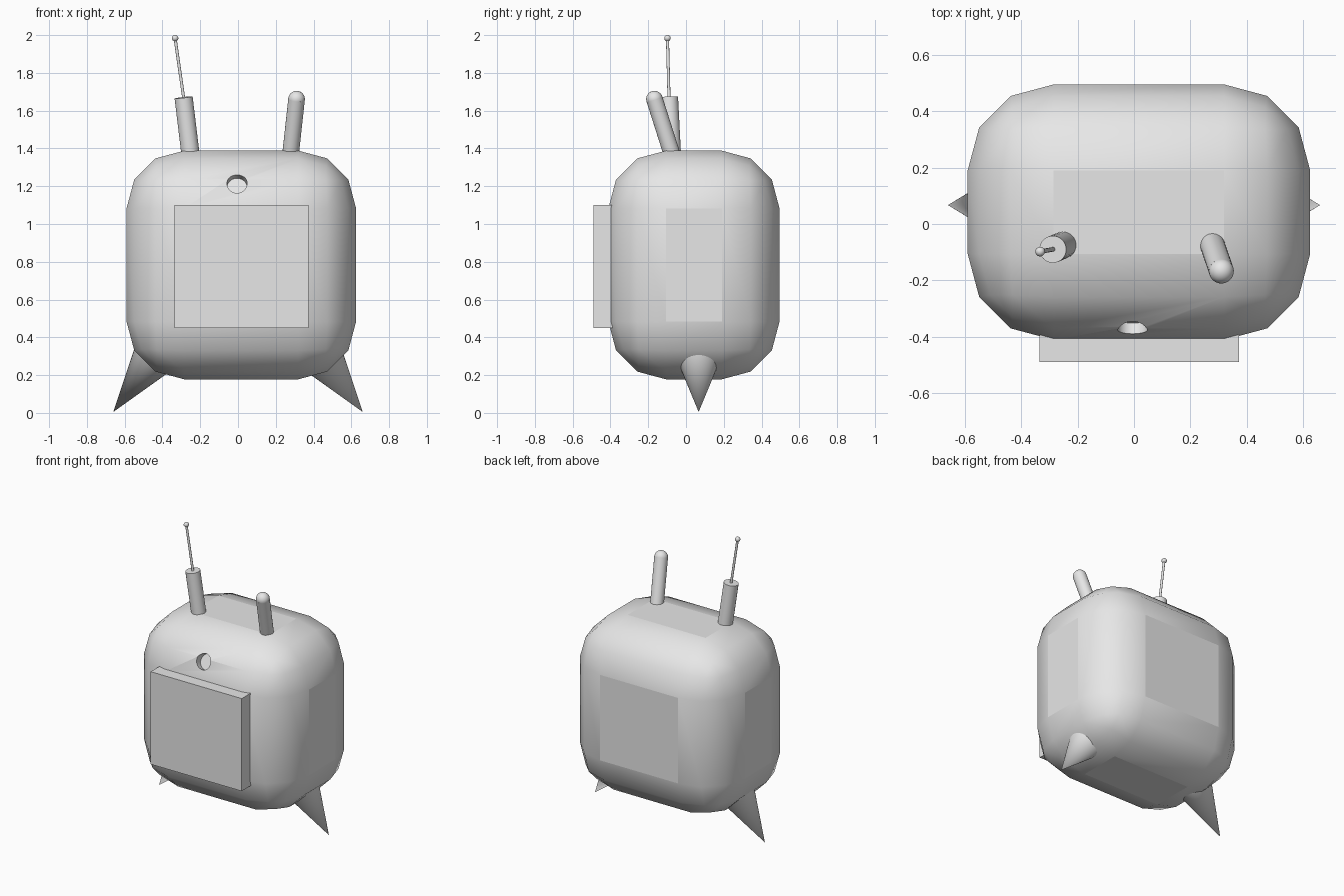
import bpy
import math
from mathutils import Vector

cube = bpy.data.objects.get("Cube")
if cube:
    bpy.data.objects.remove(cube, do_unlink=True)

GREY = (0.8, 0.8, 0.8, 1.0)
grey = bpy.data.materials.new("plain_grey")
grey.use_nodes = True
grey.diffuse_color = GREY
grey.node_tree.nodes["Principled BSDF"].inputs["Base Color"].default_value = GREY


def finish(name):
    """Name, colour and smooth the active object."""
    ob = bpy.context.object
    ob.name = name
    ob.data.materials.clear()
    ob.data.materials.append(grey)
    bpy.ops.object.shade_smooth_by_angle(angle=math.radians(40))
    return ob


def box(name, low, high):
    low, high = Vector(low), Vector(high)
    bpy.ops.mesh.primitive_cube_add(size=1, location=(low + high) / 2)
    bpy.context.object.scale = high - low
    bpy.ops.object.transform_apply(location=False, rotation=False, scale=True)
    return finish(name)


def tube(name, start, end, r1, r2):
    """Cylinder or cone running from start to end."""
    start, end = Vector(start), Vector(end)
    axis = end - start
    bpy.ops.mesh.primitive_cone_add(
        vertices=32, radius1=r1, radius2=r2, depth=axis.length,
        location=(start + end) / 2,
        rotation=axis.to_track_quat("Z", "Y").to_euler())
    return finish(name)


def ball(name, centre, radius):
    bpy.ops.mesh.primitive_uv_sphere_add(
        segments=32, ring_count=16, radius=radius, location=centre)
    return finish(name)


# Round eye recess, sunk along a tilted axis
eye = Vector((-0.005, -0.375, 1.215))
inward = Vector((0, math.cos(math.radians(25)), -math.sin(math.radians(25))))
cutter = tube("eye_cutter", eye - inward * 0.15, eye + inward * 0.05, 0.053, 0.053)
cutter.hide_render = True
cutter.hide_viewport = True

# Rounded body with the eye recess cut in
body = box("body", (-0.59, -0.411, 0.178), (0.625, 0.495, 1.388))
bevel = body.modifiers.new("rounding", "BEVEL")
bevel.width = 0.305
bevel.segments = 3
bevel.limit_method = "NONE"
cut = body.modifiers.new("eye_recess", "BOOLEAN")
cut.operation = "DIFFERENCE"
cut.solver = "EXACT"
cut.object = cutter
for mod in ("rounding", "eye_recess"):
    bpy.ops.object.modifier_apply(modifier=mod)
finish("body")
bpy.data.objects.remove(cutter, do_unlink=True)

# Front panel
box("front_panel", (-0.335, -0.49, 0.45), (0.372, -0.36, 1.1))

# Pointed feet
for side, name in ((-1, "right_foot"), (1, "left_foot")):
    tip = Vector((0.66 * side, 0.067, 0.005))
    root = tip + Vector((-0.295 * side, 0, 0.4))
    tube(name, root, tip, 0.162, 0)

# Right aerial: thick sleeve, thin rod and ball tip
sleeve_top = (-0.288, -0.09, 1.67)
aerial_tip = (-0.333, -0.098, 1.984)
tube("aerial_sleeve", (-0.248, -0.073, 1.34), sleeve_top, 0.048, 0.048)
tube("aerial_rod", sleeve_top, aerial_tip, 0.008, 0.008)
ball("aerial_tip", aerial_tip, 0.017)

# Left horn: leaning rod with a round end
horn_top = (0.31, -0.167, 1.661)
tube("horn", (0.275, -0.065, 1.34), horn_top, 0.044, 0.044)
ball("horn_end", horn_top, 0.044)
